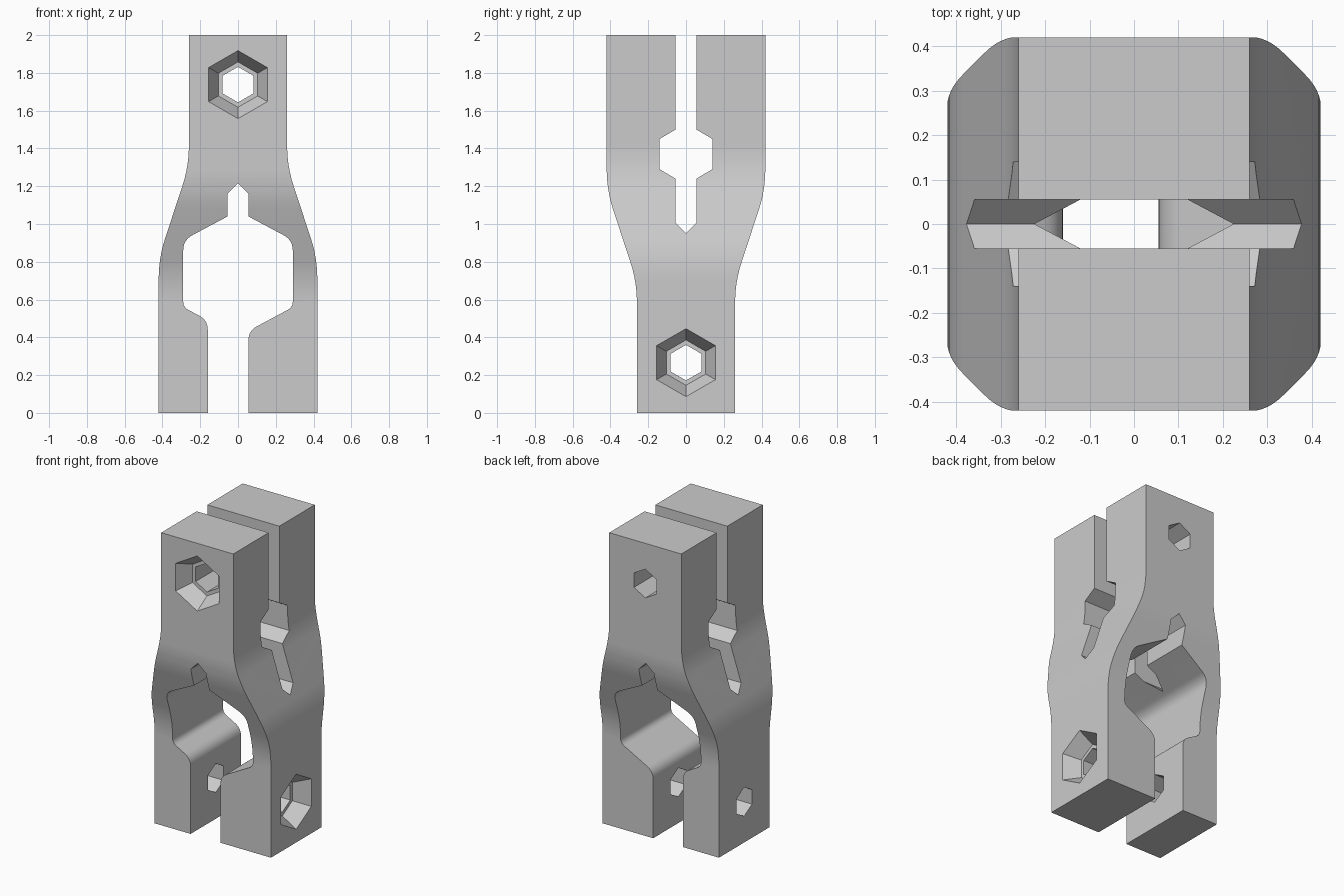
import bpy, bmesh, math
from mathutils import Vector

cube = bpy.data.objects.get("Cube")
if cube:
    bpy.data.objects.remove(cube, do_unlink=True)

grey = bpy.data.materials.new("plain_grey")
grey.use_nodes = True
colour = (0.6, 0.6, 0.6, 1)
grey.diffuse_color = colour
grey.node_tree.nodes["Principled BSDF"].inputs["Base Color"].default_value = colour


def rounded(points, steps=6):
    """Closed outline; each point is (u, z, tangent length of its fillet)."""
    out = []
    for i, (u, z, t) in enumerate(points):
        p = Vector((u, z))
        if not t:
            out.append(p)
            continue
        a, b = (Vector(points[j % len(points)][:2]) for j in (i - 1, i + 1))
        a = p + (a - p).normalized() * t
        b = p + (b - p).normalized() * t
        for k in range(steps + 1):
            s = k / steps
            out.append(a * (1 - s) ** 2 + p * 2 * s * (1 - s) + b * s * s)
    return out


def mirrored(half):
    """Full outline from its positive half."""
    return half + [(-u, z, t) for u, z, t in reversed(half) if u]


def hexagon(radius, z):
    angles = [math.radians(30 + 60 * k) for k in range(6)]
    return [Vector((radius * math.cos(a), z + radius * math.sin(a))) for a in angles]


def loft(name, axis, start, end, outline, end_outline=None):
    """Solid between two outlines, placed at start and end on the x or y axis."""
    bm = bmesh.new()
    rings = []
    for t, ring in ((start, outline), (end, end_outline or outline)):
        rings.append([bm.verts.new((t, u, z) if axis == "x" else (u, t, z)) for u, z in ring])
        bm.faces.new(rings[-1])
    n = len(outline)
    for i in range(n):
        j = (i + 1) % n
        bm.faces.new((rings[0][i], rings[0][j], rings[1][j], rings[1][i]))
    bmesh.ops.recalc_face_normals(bm, faces=bm.faces)
    mesh = bpy.data.meshes.new(name)
    bm.to_mesh(mesh)
    bm.free()
    mesh.materials.append(grey)
    obj = bpy.data.objects.new(name, mesh)
    bpy.context.collection.objects.link(obj)
    return obj


def combine(body, tool, operation):
    tool.hide_render = True
    bpy.context.view_layer.objects.active = body
    mod = body.modifiers.new("cut", "BOOLEAN")
    mod.operation, mod.object, mod.solver = operation, tool, "EXACT"
    bpy.ops.object.modifier_apply(modifier=mod.name)
    bpy.data.objects.remove(tool, do_unlink=True)


# Body: the front outline crossed with the side outline
front = mirrored([(0.42, 0, 0), (0.42, 0.82, 0.11), (0.26, 1.306, 0.11), (0.26, 2, 0)])
side = mirrored([(0.26, -0.1, 0), (0.26, 0.694, 0.11), (0.42, 1.18, 0.11), (0.42, 2.1, 0)])
body = loft("clamp_body", "y", -0.6, 0.6, rounded(front))
combine(body, loft("side_outline", "x", -0.6, 0.6, rounded(side)), "INTERSECT")

# Lower jaw opening: offset slot, wide six-sided bore and pointed relief
jaw = [(0.055, -0.1, 0), (0.055, 0.434, 0.05), (0.29, 0.56, 0.03), (0.29, 0.915, 0.055),
       (0.055, 1.04, 0), (0.055, 1.16, 0), (0, 1.215, 0),
       (-0.055, 1.16, 0), (-0.055, 1.04, 0), (-0.29, 0.915, 0.055),
       (-0.29, 0.56, 0.03), (-0.16, 0.49, 0.05), (-0.16, -0.1, 0)]
combine(body, loft("jaw_opening", "y", -0.7, 0.7, rounded(jaw)), "DIFFERENCE")

# Upper slot with a small six-sided bore and a pointed foot
slot = mirrored([(0, 0.95, 0), (0.055, 1.005, 0), (0.055, 1.24, 0), (0.14, 1.29, 0),
                 (0.14, 1.45, 0), (0.055, 1.5, 0), (0.055, 2.1, 0)])
combine(body, loft("upper_slot", "x", -0.7, 0.7, rounded(slot)), "DIFFERENCE")

# Bolt holes, each with a tapered recess on one side
for axis, z, face in (("y", 1.738, -1), ("x", 0.266, 1)):
    combine(body, loft("bolt_hole", axis, -0.7, 0.7, hexagon(0.094, z)), "DIFFERENCE")
    recess = loft("bolt_recess", axis, face * 0.47, face * 0.32,
                  hexagon(0.21, z), hexagon(0.12, z))
    combine(body, recess, "DIFFERENCE")

# Smooth shading on the bends, crisp edges elsewhere
bpy.ops.object.select_all(action="DESELECT")
body.select_set(True)
bpy.context.view_layer.objects.active = body
bpy.ops.object.shade_smooth_by_angle(angle=math.radians(25))
normals = body.modifiers.new("flat_sides", "WEIGHTED_NORMAL")
normals.keep_sharp = True
